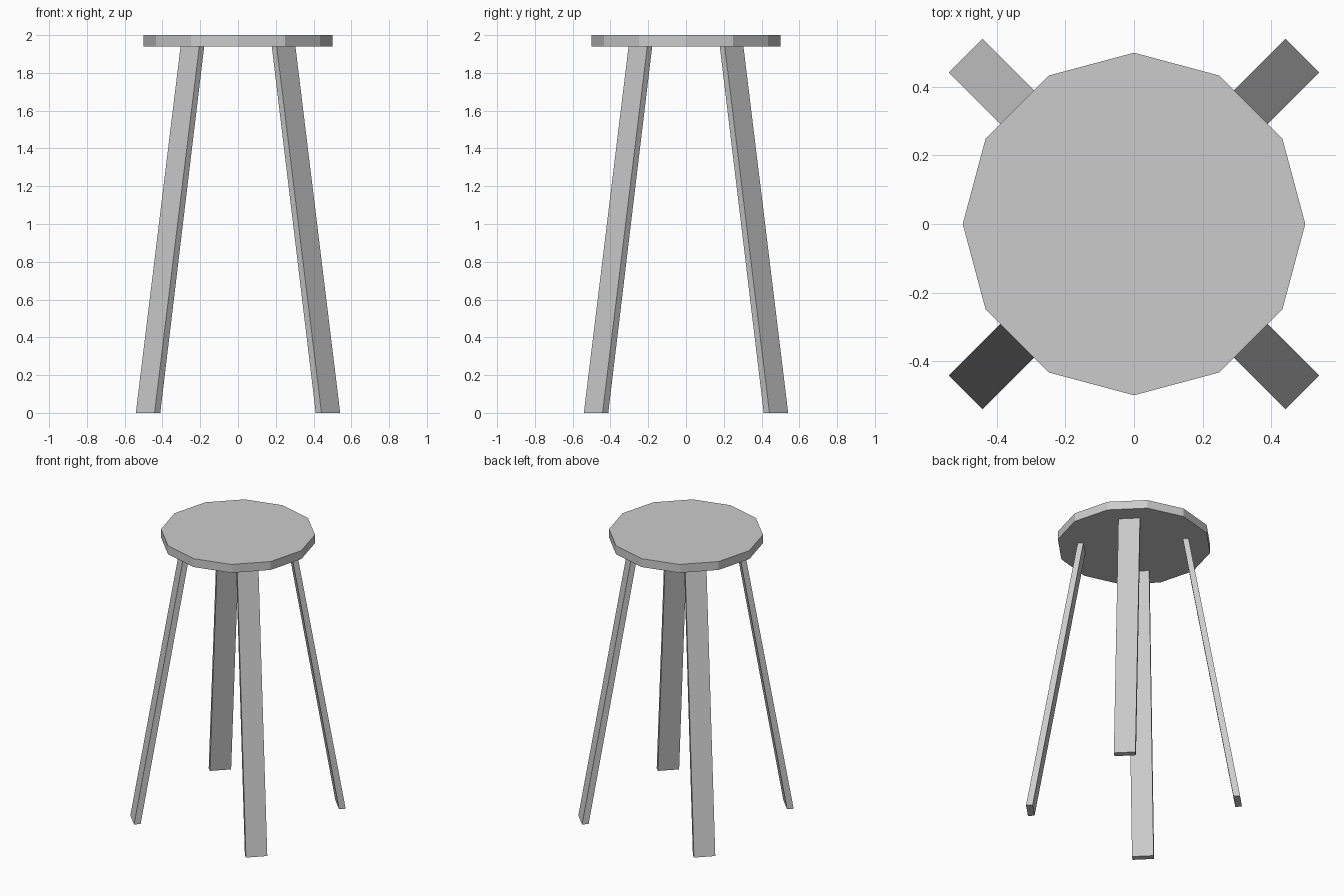
import bpy, bmesh
from math import radians
from mathutils import Matrix, Vector

if "Cube" in bpy.data.objects:
    bpy.data.objects.remove(bpy.data.objects["Cube"])

SEAT_UNDERSIDE = 1.94

# Twelve-sided seat
bpy.ops.mesh.primitive_cylinder_add(vertices=12, radius=0.5, depth=2.0 - SEAT_UNDERSIDE,
                                    location=(0, 0, (2.0 + SEAT_UNDERSIDE) / 2))
seat = bpy.context.object
seat.name = "seat"
# Put the corners on the axes
seat.data.update()


def leg(name, angle):
    """Flat plank leg, splayed outward along the given direction."""
    bm = bmesh.new()
    bmesh.ops.create_cube(bm, size=1)
    for v in bm.verts:
        top = v.co.z > 0
        outer = 0.36 if top else 0.695
        thick = 0.037 if top else 0.043
        v.co = Vector((outer if v.co.x > 0 else outer - thick,
                       v.co.y * 0.14,
                       SEAT_UNDERSIDE if top else 0))
    bm.transform(Matrix.Rotation(radians(angle), 4, 'Z'))
    mesh = bpy.data.meshes.new(name)
    bm.to_mesh(mesh)
    bm.free()
    bpy.context.collection.objects.link(bpy.data.objects.new(name, mesh))


# Four legs on the diagonals
for name, angle in (("back_right_leg", 45), ("back_left_leg", 135),
                    ("front_left_leg", 225), ("front_right_leg", 315)):
    leg(name, angle)
